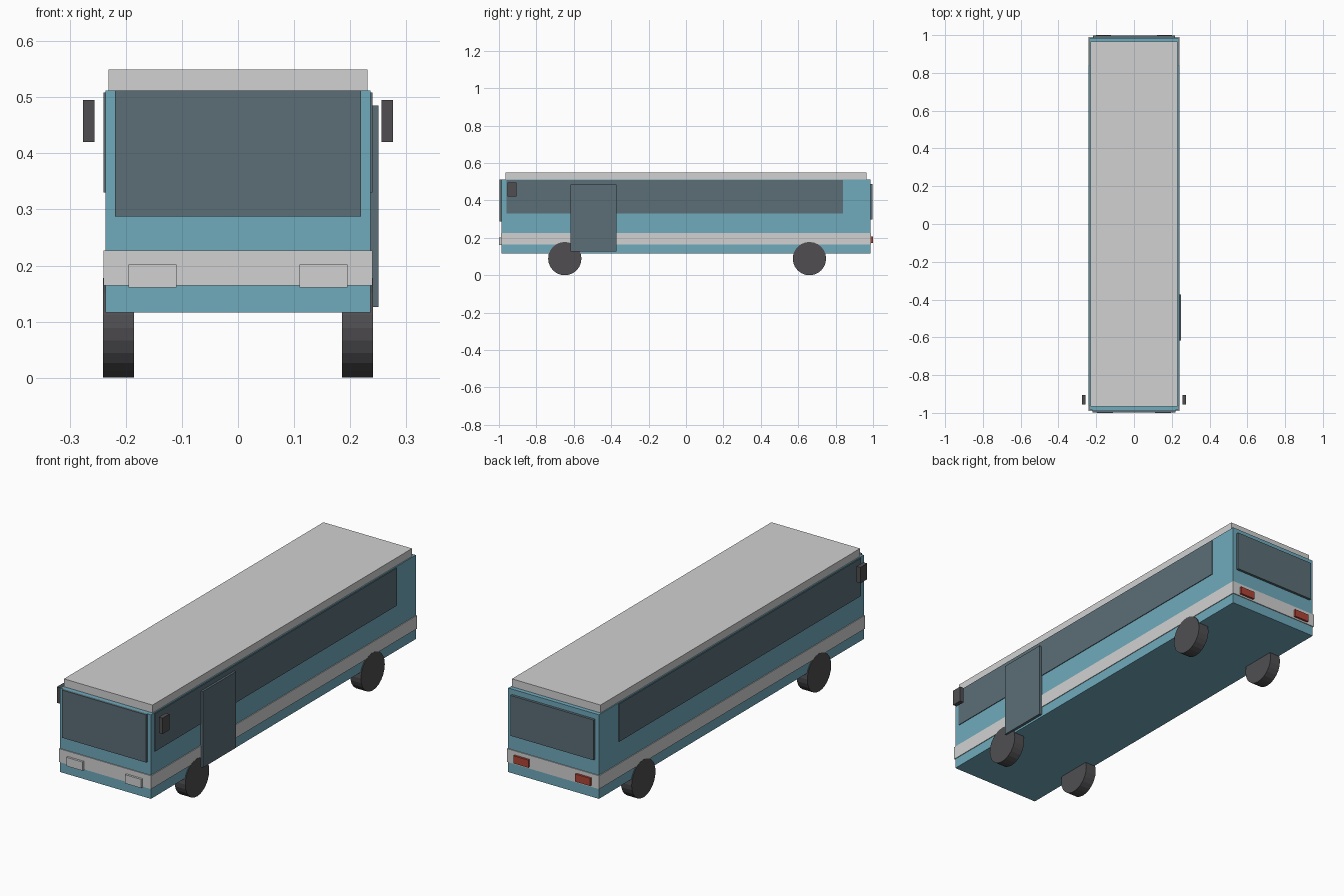
import bpy
import math

if "Cube" in bpy.data.objects:
    bpy.data.objects.remove(bpy.data.objects["Cube"], do_unlink=True)


def make_material(name, rgb):
    m = bpy.data.materials.new(name)
    m.use_nodes = True
    m.diffuse_color = (*rgb, 1)
    m.node_tree.nodes["Principled BSDF"].inputs["Base Color"].default_value = (*rgb, 1)
    return m


TEAL = make_material("teal paint", (0.16, 0.40, 0.50))
GREY = make_material("light grey", (0.63, 0.64, 0.63))
GLASS = make_material("dark glass", (0.105, 0.157, 0.18))
BLACK = make_material("charcoal", (0.079, 0.076, 0.082))
RED = make_material("tail light red", (0.43, 0.06, 0.037))


def box(name, x, y, z, material):
    """Box spanning the given (low, high) range on each axis."""
    spans = (x, y, z)
    bpy.ops.mesh.primitive_cube_add(size=1, location=[(a + b) / 2 for a, b in spans])
    ob = bpy.context.object
    ob.name = name
    ob.scale = [b - a for a, b in spans]
    bpy.ops.object.transform_apply(location=False, rotation=False, scale=True)
    ob.data.materials.append(material)
    return ob


def pair(name, x, y, z, material):
    """A box on the left (+x) and its mirror on the right."""
    box("left_" + name, x, y, z, material)
    box("right_" + name, (-x[1], -x[0]), y, z, material)


# Body shell, wrap-around band and roof
box("body", (-0.2365, 0.2365), (-0.986, 0.986), (0.116, 0.512), TEAL)
box("band", (-0.24, 0.24), (-0.99, 0.99), (0.164, 0.227), GREY)
box("roof", (-0.231, 0.231), (-0.966, 0.966), (0.512, 0.549), GREY)

# Glazing and door
box("windshield", (-0.219, 0.219), (-0.998, -0.986), (0.287, 0.512), GLASS)
box("rear_window", (-0.217, 0.217), (0.986, 0.998), (0.297, 0.487), GLASS)
pair("side_window", (0.23, 0.24), (-0.96, 0.84), (0.33, 0.508), GLASS)
box("door", (0.23, 0.25), (-0.618, -0.372), (0.126, 0.485), GLASS)

# Lights
pair("headlight", (0.11, 0.195), (-1.0, -0.985), (0.161, 0.202), GREY)
pair("tail_light", (0.122, 0.2), (0.985, 1.0), (0.172, 0.208), RED)

# Mirrors
pair("mirror", (0.256, 0.276), (-0.955, -0.905), (0.42, 0.495), BLACK)

# Wheels
RADIUS = 0.089
for end, y in (("front", -0.648), ("rear", 0.66)):
    for side, s in (("left", 1), ("right", -1)):
        bpy.ops.mesh.primitive_cylinder_add(
            vertices=24, radius=RADIUS, depth=0.056,
            location=(s * 0.213, y, RADIUS), rotation=(0, math.pi / 2, 0))
        wheel = bpy.context.object
        wheel.name = f"{end}_{side}_wheel"
        wheel.data.materials.append(BLACK)
